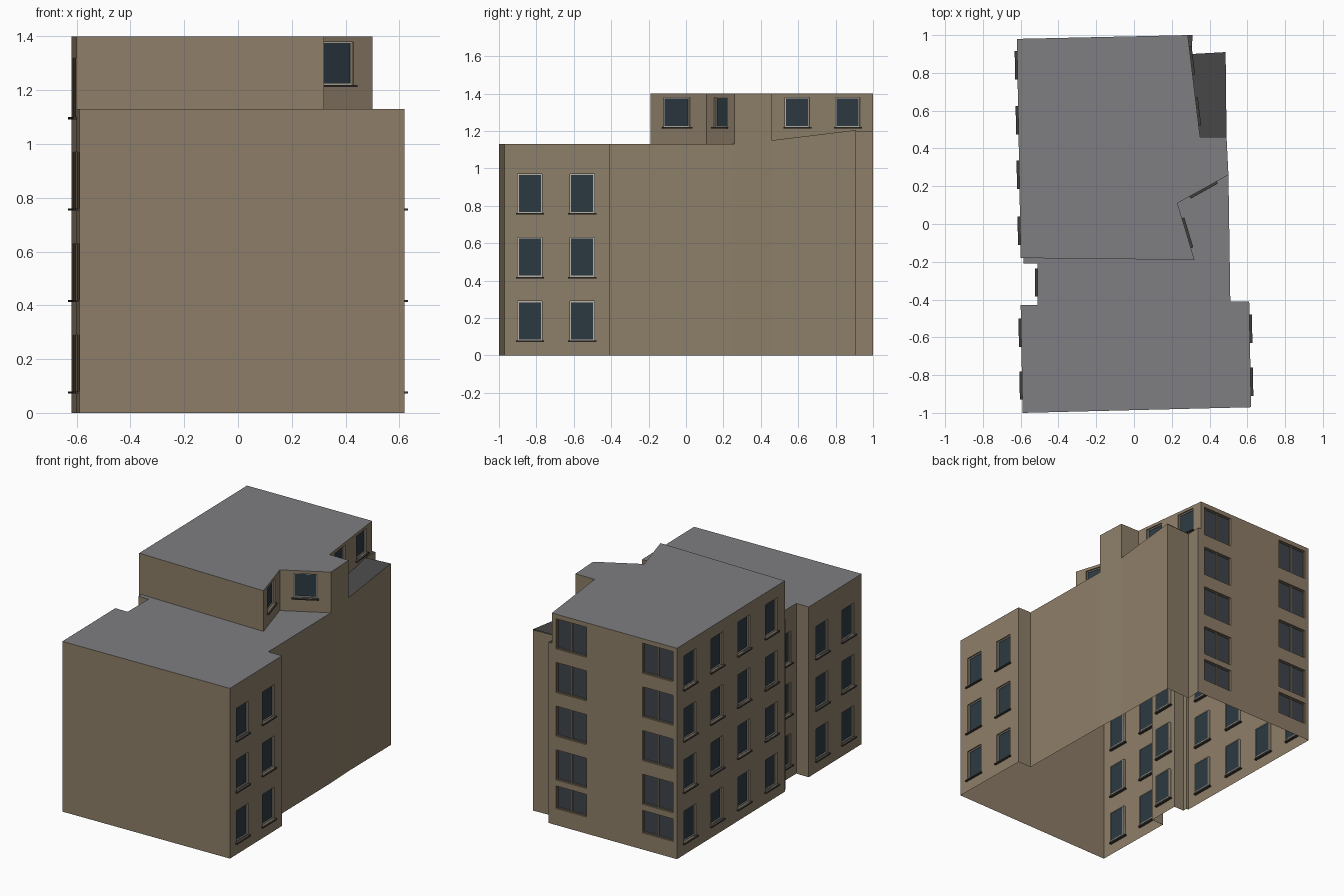
import bpy, bmesh
from mathutils import Vector

if "Cube" in bpy.data.objects:
    bpy.data.objects.remove(bpy.data.objects["Cube"])

COLORS = {
    "walls": (0.27, 0.21, 0.14, 1),
    "roofs": (0.21, 0.21, 0.225, 1),
    "side_roof": (0.07, 0.07, 0.07, 1),
    "window_glass": (0.026, 0.042, 0.054, 1),
    "back_window_glass": (0.05, 0.06, 0.07, 1),
    "window_frames": (0.48, 0.45, 0.38, 1),
    "back_window_frames": (0.2, 0.16, 0.11, 1),
    "window_sills": (0.05, 0.045, 0.04, 1),
}
parts = {name: bmesh.new() for name in COLORS}


def poly(part, pts):
    bm = parts[part]
    return bm.faces.new([bm.verts.new(p) for p in pts])


def wall(p0, p1, z0, z1, cols=(), rows=(), width=0.13, back=False):
    """Flat wall, outside on the right of p0->p1, with recessed windows."""
    a, b = Vector((*p0, 0)), Vector((*p1, 0))
    d = (b - a).normalized()
    n = Vector((d.y, -d.x, 0))
    length = (b - a).length

    def P(u, z, out=0.0):
        return a + d * u + n * out + Vector((0, 0, z))

    def box(part, u0, u1, za, zb, o0, o1):
        c = [P(u, z, o) for o in (o0, o1) for u, z in ((u0, za), (u1, za), (u1, zb), (u0, zb))]
        for f in ((3, 2, 1, 0), (4, 5, 6, 7), (0, 1, 5, 4), (1, 2, 6, 5), (2, 3, 7, 6), (3, 0, 4, 7)):
            poly(part, [c[i] for i in f])

    spans = [(c - width / 2, c + width / 2) for c in cols]
    us = sorted({0.0, length, *[u for s in spans for u in s]})
    zs = sorted({z0, z1, *[z for r in rows for z in r]})
    # wall surface around the openings
    for u0, u1 in zip(us, us[1:]):
        for za, zb in zip(zs, zs[1:]):
            if (u0, u1) in spans and (za, zb) in rows:
                continue
            poly("walls", [P(u0, za), P(u1, za), P(u1, zb), P(u0, zb)])
    # windows
    glass, frame = ("back_window_glass", "back_window_frames") if back else ("window_glass", "window_frames")
    dep, t = 0.016, 0.006
    for u0, u1 in spans:
        for za, zb in rows:
            ring = [(u0, za), (u1, za), (u1, zb), (u0, zb)]
            for (ua, zc), (ub, zd) in zip(ring, ring[1:] + ring[:1]):
                poly("walls", [P(ua, zc), P(ua, zc, -dep), P(ub, zd, -dep), P(ub, zd)])
            poly(glass, [P(u, z, -dep) for u, z in ring])
            bars = [(u0, u0 + t, za, zb), (u1 - t, u1, za, zb),
                    (u0 + t, u1 - t, za, za + t), (u0 + t, u1 - t, zb - t, zb)]
            if back:
                m = (u0 + u1) / 2
                bars.append((m - t / 2, m + t / 2, za + t, zb - t))
            for bar in bars:
                box(frame, *bar, -dep - 0.003, -dep + 0.006)
            if not back:
                box("window_sills", u0 - 0.01, u1 + 0.01, za - 0.008, za, -dep, 0.013)


def chain(pts, z0, z1):
    for p, q in zip(pts, pts[1:]):
        wall(p, q, z0, z1)


LOW, TOP = 1.13, 1.40
rows3 = [(0.08, 0.29), (0.42, 0.63), (0.76, 0.97)]
rows4 = rows3 + [(1.10, 1.32)]
attic = [(1.22, 1.38)]
back_rows = [(0.11, 0.26), (0.30, 0.50), (0.59, 0.79), (0.88, 1.08), (1.17, 1.37)]

# front wing
chain([(-.59, -1), (.62, -.97)], 0, LOW)
wall((.62, -.97), (.61, -.41), 0, LOW, (.135, .415), rows3)
chain([(.61, -.41), (.51, -.41), (.50, .26)], 0, LOW)
wall((-.60, -.43), (-.59, -1), 0, LOW, (.145, .425), rows3)

# recess on the left side
chain([(-.60, -.18), (-.585, -.18), (-.585, -.21), (-.51, -.21)], 0, LOW)
wall((-.51, -.21), (-.51, -.43), 0, LOW, (.10,), rows3)
chain([(-.51, -.43), (-.60, -.43)], 0, LOW)

# tall rear block
chain([(.50, .26), (.49, .46)], 0, TOP)
wall((.285, 1), (-.62, .98), 0, TOP, (.14, .765), back_rows, 0.22, True)
wall((-.62, .98), (-.60, -.18), 0, TOP, (.14, .43, .72, 1.015), rows4)

# side bay with sloping top
poly("walls", [(.49, .46, 0), (.485, .91, 0), (.485, .91, 1.205), (.49, .46, 1.15)])
chain([(.485, .91), (.305, .90), (.31, 1), (.285, 1)], 0, 1.20)
poly("side_roof", [(.35, .46, 1.15), (.49, .46, 1.15), (.485, .91, 1.205),
                   (.305, .90, 1.20), (.31, 1, 1.20), (.285, 1, 1.20)])

# top storey walls
chain([(-.60, -.18), (.32, -.19)], LOW, TOP)
wall((.32, -.19), (.23, .11), LOW, TOP, (.148,), attic, 0.145)
wall((.23, .11), (.50, .26), LOW, TOP, (.155,), attic, 0.145)
chain([(.49, .46), (.35, .46)], 1.15, TOP)
wall((.35, .46), (.285, 1), 1.15, TOP, (.136, .408), attic)

# flat roofs
low = [(-.59, -1), (.62, -.97), (.61, -.41), (.51, -.41), (.50, .26), (.23, .11), (.32, -.19),
       (-.585, -.18), (-.585, -.21), (-.51, -.21), (-.51, -.43), (-.60, -.43)]
high = [(-.60, -.18), (.32, -.19), (.23, .11), (.50, .26), (.49, .46), (.35, .46), (.285, 1), (-.62, .98)]
poly("roofs", [(x, y, LOW) for x, y in low])
poly("roofs", [(x, y, TOP) for x, y in high])

# make the objects
for name, bm in parts.items():
    bmesh.ops.remove_doubles(bm, verts=bm.verts, dist=1e-5)
    me = bpy.data.meshes.new(name)
    bm.to_mesh(me)
    bm.free()
    mat = bpy.data.materials.new(name)
    mat.diffuse_color = COLORS[name]
    mat.use_nodes = True
    mat.node_tree.nodes["Principled BSDF"].inputs["Base Color"].default_value = mat.diffuse_color
    me.materials.append(mat)
    bpy.context.collection.objects.link(bpy.data.objects.new(name, me))
